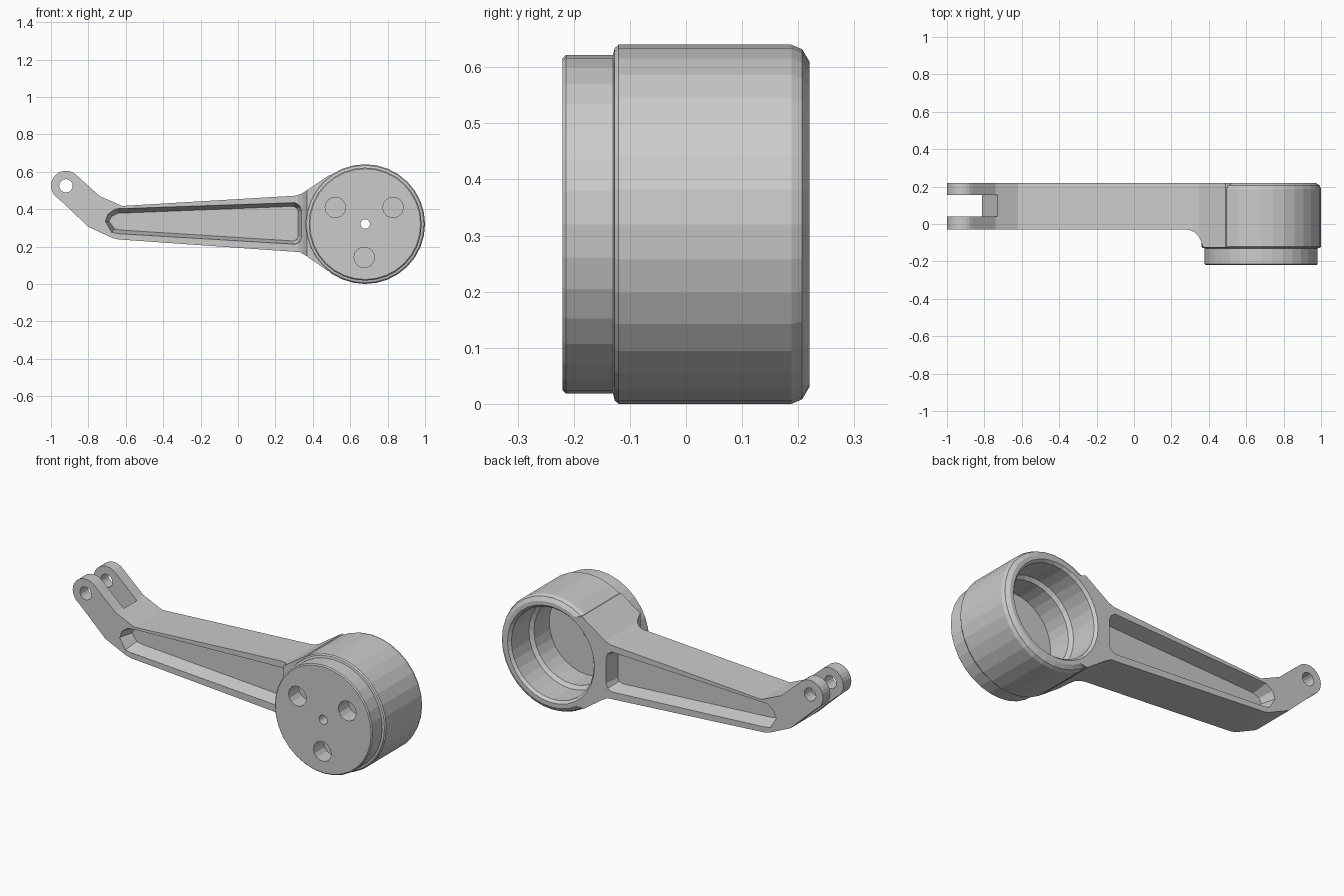
import bpy, bmesh
from math import cos, sin, pi, radians

if "Cube" in bpy.data.objects:
    bpy.data.objects.remove(bpy.data.objects["Cube"])

CX, CZ = 0.68, 0.32          # drum axis


def finish(name, bm):
    bmesh.ops.recalc_face_normals(bm, faces=bm.faces)
    me = bpy.data.meshes.new(name)
    bm.to_mesh(me)
    bm.free()
    ob = bpy.data.objects.new(name, me)
    bpy.context.collection.objects.link(ob)
    return ob


def bridge(bm, a, b):
    n = len(a)
    for i in range(n):
        j = (i + 1) % n
        bm.faces.new((a[i], a[j], b[j], b[i]))


def loft(name, pa, ya, pb, yb):
    """Solid between two XZ outlines at different depths."""
    bm = bmesh.new()
    a = [bm.verts.new((x, ya, z)) for x, z in pa]
    b = [bm.verts.new((x, yb, z)) for x, z in pb]
    bm.faces.new(a)
    bm.faces.new(b)
    bridge(bm, a, b)
    return finish(name, bm)


def prism(name, pts, y0, y1):
    return loft(name, pts, y0, pts, y1)


def circle(x, z, r, n):
    return [(x + r * cos(2 * pi * i / n), z + r * sin(2 * pi * i / n)) for i in range(n)]


def lathe(name, profile, n):
    """Closed (radius, y) profile turned about the drum axis."""
    bm = bmesh.new()
    rings = [[bm.verts.new((x, y, z)) for x, z in circle(CX, CZ, r, n)] for r, y in profile]
    for i in range(len(rings)):
        bridge(bm, rings[i], rings[(i + 1) % len(rings)])
    return finish(name, bm)


def boolean(ob, other, op='DIFFERENCE'):
    m = ob.modifiers.new(op, 'BOOLEAN')
    m.operation, m.object, m.solver = op, other, 'EXACT'
    bpy.context.view_layer.objects.active = ob
    bpy.ops.object.modifier_apply(modifier=m.name)
    bpy.data.objects.remove(other, do_unlink=True)


# Arm outline: rounded clevis end, bent neck, tapering beam, flare into drum
end = [(-0.92 + 0.08 * cos(radians(a)), 0.525 + 0.08 * sin(radians(a)))
       for a in range(45, 241, 15)]
outline = end + [(-0.91, 0.41), (-0.80, 0.305), (-0.67, 0.245), (-0.64, 0.238),
                 (0.33, 0.17), (0.365, 0.15), (0.48, 0.07), (0.55, 0.08),
                 (0.55, 0.56), (0.49, 0.583), (0.345, 0.485), (0.31, 0.472),
                 (-0.62, 0.417), (-0.74, 0.47)]
arm = prism("crank_arm", outline, -0.125, 0.22)

# Thin the arm at the front, leaving a curved fillet beside the drum
bm = bmesh.new()
prof = [(-1.2, -0.3), (-1.2, -0.03), (0.29, -0.03), (0.32, -0.042), (0.345, -0.065),
        (0.36, -0.095), (0.37, -0.126), (0.37, -0.3)]
lo = [bm.verts.new((x, y, -0.2)) for x, y in prof]
hi = [bm.verts.new((x, y, 1.0)) for x, y in prof]
bm.faces.new(lo)
bm.faces.new(hi)
bridge(bm, lo, hi)
boolean(arm, finish("front_relief", bm))

# Tapered pockets on both sides
rim = [(-0.71, 0.335), (-0.695, 0.375), (-0.655, 0.402), (0.305, 0.435), (0.33, 0.418),
       (0.34, 0.39), (0.34, 0.25), (0.33, 0.225), (0.305, 0.212), (-0.635, 0.268),
       (-0.675, 0.275)]
floor = [(-0.69, 0.335), (-0.675, 0.362), (-0.64, 0.378), (0.295, 0.415), (0.315, 0.405),
         (0.322, 0.385), (0.322, 0.255), (0.315, 0.238), (0.295, 0.23), (-0.625, 0.288),
         (-0.66, 0.295)]
for y_face, y_floor, y_out in ((-0.03, 0.05, -0.13), (0.22, 0.14, 0.26)):
    if y_out < 0:
        boolean(arm, prism("pocket_mouth", rim, y_out, y_face + 0.001))
    boolean(arm, loft("pocket", rim, y_face + (0.0005 if y_out > 0 else -0.0005), floor, y_floor))

# Clevis slot and pin hole
slot = [(-0.70, 0.52), (-0.84, 0.27), (-1.1, 0.27), (-1.1, 0.7), (-0.70, 0.7)]
boolean(arm, prism("slot", slot, 0.04, 0.155))
boolean(arm, prism("pin_hole", circle(-0.92, 0.525, 0.036, 16), -0.3, 0.3))

# Drum with front boss, stepped rear bore and central through hole
drum = lathe("drum", [
    (0.025, -0.22), (0.296, -0.22), (0.302, -0.214), (0.302, -0.13), (0.314, -0.127),
    (0.32, -0.12), (0.32, 0.188), (0.312, 0.207), (0.29, 0.22), (0.268, 0.22),
    (0.255, 0.205), (0.255, 0.05), (0.235, 0.035), (0.235, -0.10), (0.025, -0.10)], 32)

# Three blind holes in the front face
for a in (30, 150, 270):
    x, z = CX - 0.005 + 0.178 * cos(radians(a)), CZ + 0.178 * sin(radians(a))
    boolean(drum, prism("bolt_hole", circle(x, z, 0.055, 14), -0.3, -0.13))

# Clear the arm from the bore and join it to the drum
boolean(arm, prism("drum_clearance", circle(CX, CZ, 0.285, 32), -0.3, 0.3))
boolean(arm, drum, 'UNION')
